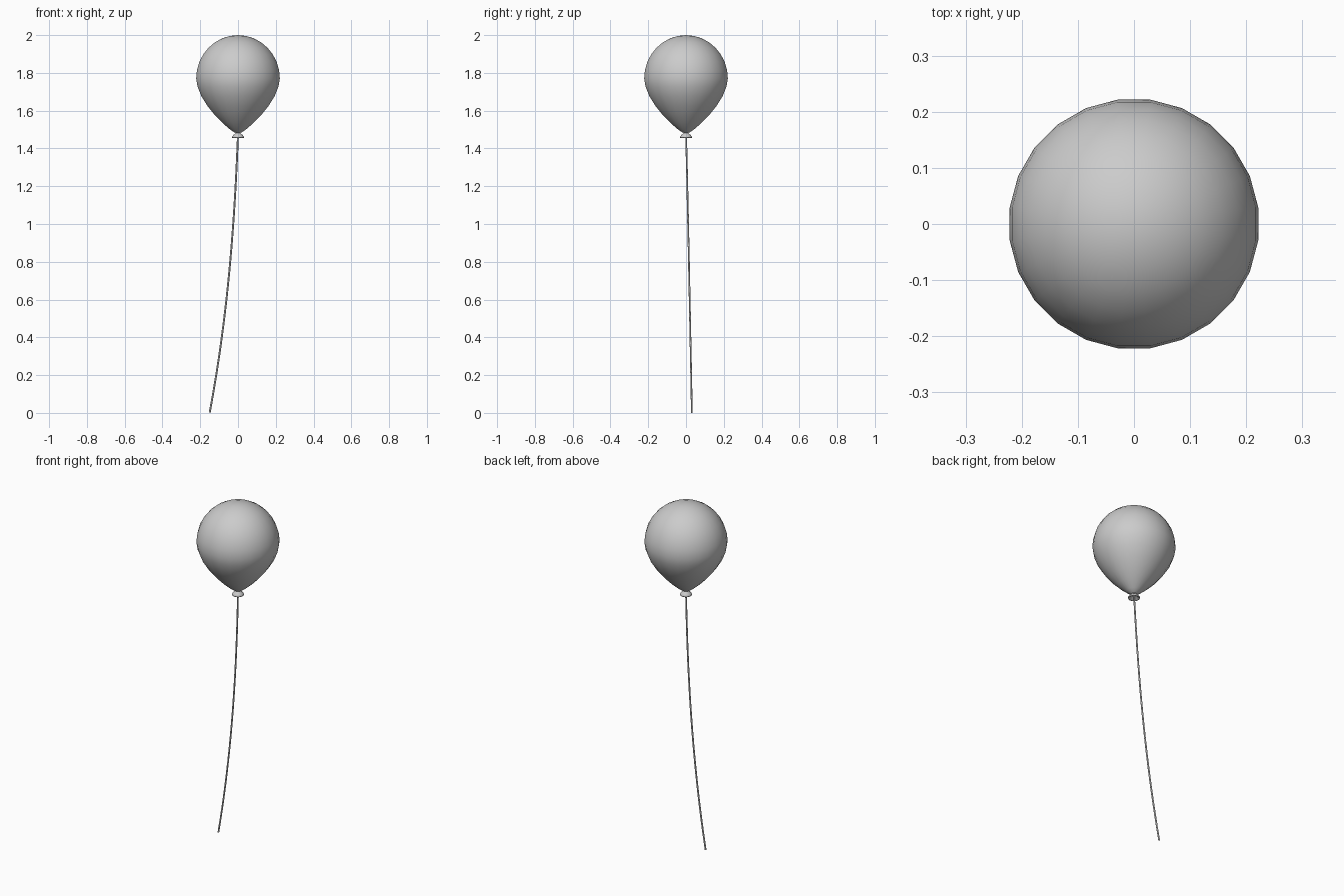
import bpy, bmesh, math

if "Cube" in bpy.data.objects:
    bpy.data.objects.remove(bpy.data.objects["Cube"])

SIDES = 24


def lathe(name, profile, sides=SIDES):
    """Spin a (radius, z) profile around z; zero radius becomes a pole."""
    bm = bmesh.new()
    rings = []
    for r, z in profile:
        if r == 0:
            rings.append([bm.verts.new((0, 0, z))] * sides)
        else:
            angles = [2 * math.pi * (i + 0.5) / sides for i in range(sides)]
            rings.append([bm.verts.new((r * math.cos(a), r * math.sin(a), z)) for a in angles])
    for low, high in zip(rings, rings[1:]):
        for i in range(sides):
            j = (i + 1) % sides
            corners = list(dict.fromkeys((low[i], low[j], high[j], high[i])))
            bm.faces.new(corners)
    mesh = bpy.data.meshes.new(name)
    bm.to_mesh(mesh)
    bm.free()
    mesh.shade_smooth()
    obj = bpy.data.objects.new(name, mesh)
    bpy.context.collection.objects.link(obj)
    return obj


# Balloon: tapered lower half, rounded upper half
R, MID, TOP = 0.2235, 1.77, 2.0
lower = [(0, 1.478), (0.02, 1.485), (0.042, 1.5), (0.085, 1.537), (0.125, 1.578),
         (0.163, 1.625), (0.196, 1.677), (0.216, 1.727)]
upper = [(R * math.cos(a), MID + (TOP - MID) * math.sin(a))
         for a in (math.pi / 2 * i / 8 for i in range(8))]
lathe("balloon", lower + upper + [(0, TOP)])

# Knot: small flared skirt, hollow underneath
lathe("knot", [(0.004, 1.474), (0.014, 1.47), (0.027, 1.457), (0.031, 1.456),
               (0.032, 1.461), (0.026, 1.47), (0.016, 1.478), (0.010, 1.488)])

# String: thin tube bending to the left as it falls
curve = bpy.data.curves.new("string", "CURVE")
curve.dimensions = "3D"
curve.bevel_depth = 0.005
curve.bevel_resolution = 1
curve.use_fill_caps = True
path = curve.splines.new("POLY")
steps = 20
path.points.add(steps)
for i, p in enumerate(path.points):
    t = i / steps
    p.co = (-(0.06 * t + 0.09 * t ** 2.4), 0.031 * t ** 0.9, 1.476 - 1.475 * t, 1)
path.use_smooth = True
string = bpy.data.objects.new("string", curve)
bpy.context.collection.objects.link(string)
